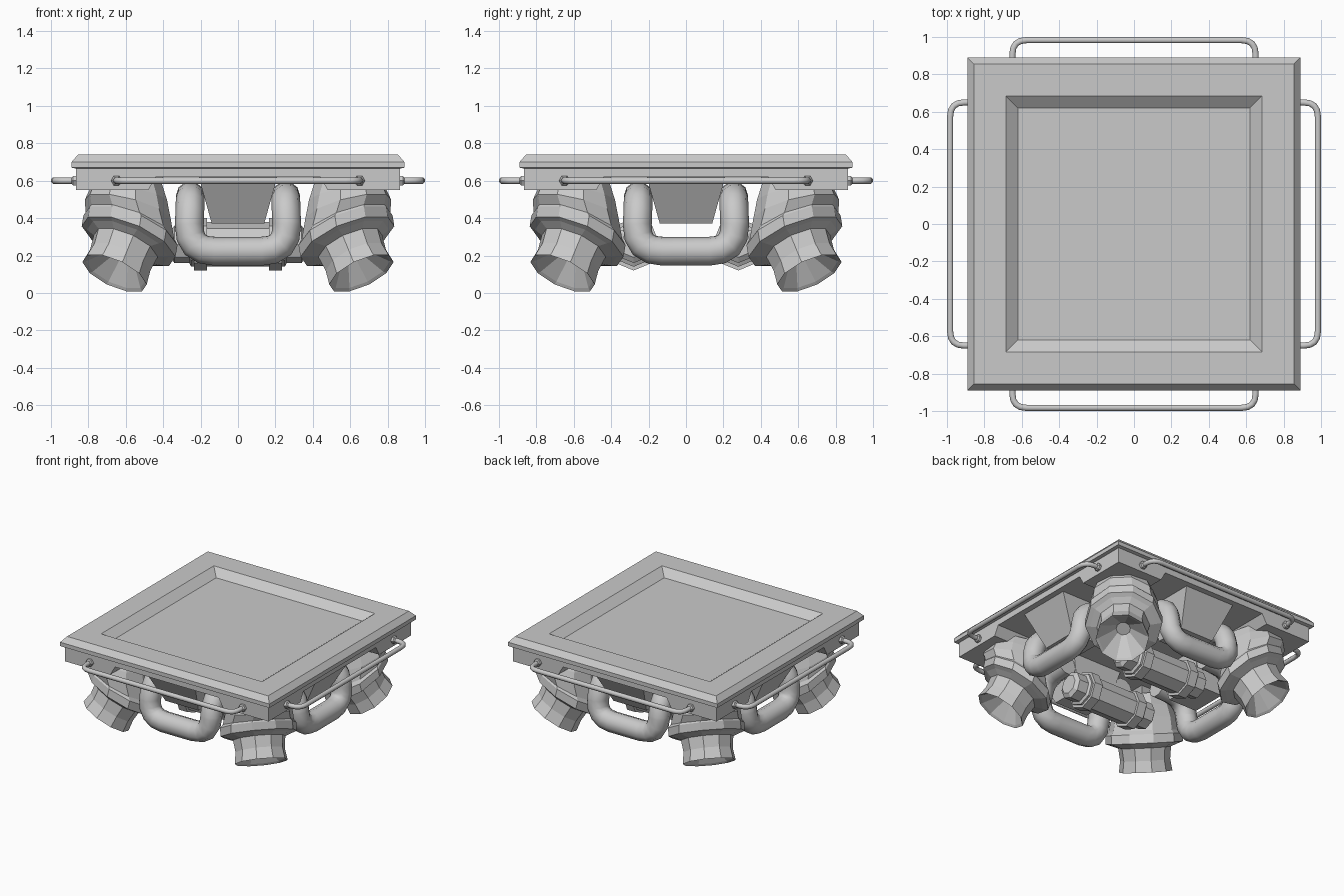
import bpy, bmesh
from math import sin, cos, pi, radians, sqrt
from mathutils import Vector, Matrix

cube = bpy.data.objects.get("Cube")
if cube:
    bpy.data.objects.remove(cube, do_unlink=True)

metal = bpy.data.materials.new("grey_metal")
metal.use_nodes = True
metal.diffuse_color = (0.59, 0.59, 0.59, 1)
metal.node_tree.nodes["Principled BSDF"].inputs["Base Color"].default_value = (0.59, 0.59, 0.59, 1)


def loft(name, rings, smooth=None):
    """Skin a list of point rings and cap both ends."""
    bm = bmesh.new()
    loops = [[bm.verts.new(p) for p in ring] for ring in rings]
    n = len(loops[0])
    for a, b in zip(loops, loops[1:]):
        for i in range(n):
            j = (i + 1) % n
            bm.faces.new((a[i], a[j], b[j], b[i]))
    bm.faces.new(loops[0][::-1])
    bm.faces.new(loops[-1])
    bmesh.ops.recalc_face_normals(bm, faces=bm.faces)
    mesh = bpy.data.meshes.new(name)
    bm.to_mesh(mesh)
    bm.free()
    mesh.materials.append(metal)
    obj = bpy.data.objects.new(name, mesh)
    bpy.context.collection.objects.link(obj)
    if smooth:
        bpy.ops.object.select_all(action='DESELECT')
        obj.select_set(True)
        bpy.context.view_layer.objects.active = obj
        bpy.ops.object.shade_smooth_by_angle(angle=radians(smooth))
    return obj


def ring(centre, u, v, radius, sides, turn=0.0):
    return [Vector(centre) + radius * (cos(a) * u + sin(a) * v)
            for a in (2 * pi * (i + turn) / sides for i in range(sides))]


def rectangle(x0, x1, y0, y1, z):
    return [Vector(p) for p in ((x0, y0, z), (x1, y0, z), (x1, y1, z), (x0, y1, z))]


def rounded(points, radius, steps=4):
    """Round the inner corners of an open path."""
    path = [points[0]]
    for a, b, c in zip(points, points[1:], points[2:]):
        start = b + (a - b).normalized() * radius
        end = b + (c - b).normalized() * radius
        for i in range(steps + 1):
            t = i / steps
            path.append(start * (1 - t) ** 2 + b * 2 * t * (1 - t) + end * t * t)
    return path + [points[-1]]


def tube(name, path, radius, sides, normal, smooth):
    """Sweep a round section along a path, carrying the frame along it."""
    rings = []
    for i, p in enumerate(path):
        before = (p - path[max(i - 1, 0)]).normalized()
        after = (path[min(i + 1, len(path) - 1)] - p).normalized()
        along = (before + after).normalized()
        normal = (normal - along * normal.dot(along)).normalized()
        rings.append(ring(p, along.cross(normal), normal, radius, sides, 0.5))
    return loft(name, rings, smooth)


def four_sides(obj):
    """Repeat a part on all four sides of the platform."""
    base = obj.name
    for k, place in enumerate(("front", "left", "back", "right")):
        part = obj if k == 0 else obj.copy()
        if k:
            bpy.context.collection.objects.link(part)
        part.name = place + "_" + base
        part.matrix_world = Matrix.Rotation(k * pi / 2, 4, 'Z')


X, Y, Z = Vector((1, 0, 0)), Vector((0, 1, 0)), Vector((0, 0, 1))

# Platform: slab, overhanging chamfered rim and sunken deck
steps = [(.865, .62), (.865, .665), (.89, .67), (.89, .70), (.855, .74), (.685, .74), (.62, .69)]
loft("platform", [ring((0, 0, z), X, Y, h * sqrt(2), 4, 0.5) for h, z in steps])

# Corner pads, leaving a cross-shaped channel underneath
four_sides(loft("corner_pad", [rectangle(w, .865, -.865, -w, z)
                               for w, z in ((.48, .55), (.44, .62))]))

# Handrails with hexagonal end fittings
rail = [Vector((x, y, .6)) for x, y in ((-.65, -.86), (-.65, -.983), (.65, -.983), (.65, -.86))]
four_sides(tube("handrail", rounded(rail, .075), .018, 8, Z, 50))
for x, label in ((-.65, "rail_fitting_a"), (.65, "rail_fitting_b")):
    four_sides(loft(label, [ring((x, y, .6), X, Z, r, 6)
                            for y, r in ((-.86, .029), (-.882, .029), (-.89, .02))]))

# U-shaped feed pipes, with elbows turning inward at the top
half = [Vector(p) for p in ((-.255, -.42, .52), (-.255, -.68, .51), (-.265, -.71, .223))]
pipe = half + [Vector((-p.x, p.y, p.z)) for p in reversed(half)]
four_sides(tube("feed_pipe", rounded(pipe, .14), .077, 10, X, 40))

# Tapered housings behind the pipes
four_sides(loft("housing", [rectangle(-w, w, y0, y1, z) for w, y0, y1, z in
                            ((.21, -.82, -.4, .62), (.14, -.68, -.44, .37))]))

# Corner thrusters: bent bell, collar, nozzle and hollow mouth
out = Vector((1, -1, 0)).normalized()
across = Vector((1, 1, 0)).normalized()
sections = [  # offset along x and y, height, radius, tilt in degrees
    (.58, .6, .175, 8), (.585, .53, .21, 14), (.59, .45, .238, 20), (.578, .36, .252, 28),
    (.575, .335, .27, 30), (.585, .275, .27, 31), (.59, .265, .235, 32),
    (.6, .25, .185, 32), (.63, .175, .175, 33), (.66, .105, .187, 33),
    (.655, .115, .17, 33), (.605, .225, .05, 33)]
rings = []
for offset, z, radius, tilt in sections:
    t = radians(tilt)
    rings.append(ring((offset, -offset, z), out * cos(t) + Z * sin(t), across, radius, 10, 0.5))
four_sides(loft("thruster", rings))

# Twin octagonal belly tanks with raised bands
profile = [(.36, .07), (.34, .1), (.26, .1), (.25, .12), (.235, .12), (.235, .14),
           (.165, .14), (.165, .12)]
profile = [(-x, r) for x, r in profile] + profile[::-1]
for y, label in ((-.28, "front"), (.28, "back")):
    loft(label + "_tank", [ring((x, y, .26), Y, Z, r, 8) for x, r in profile])
